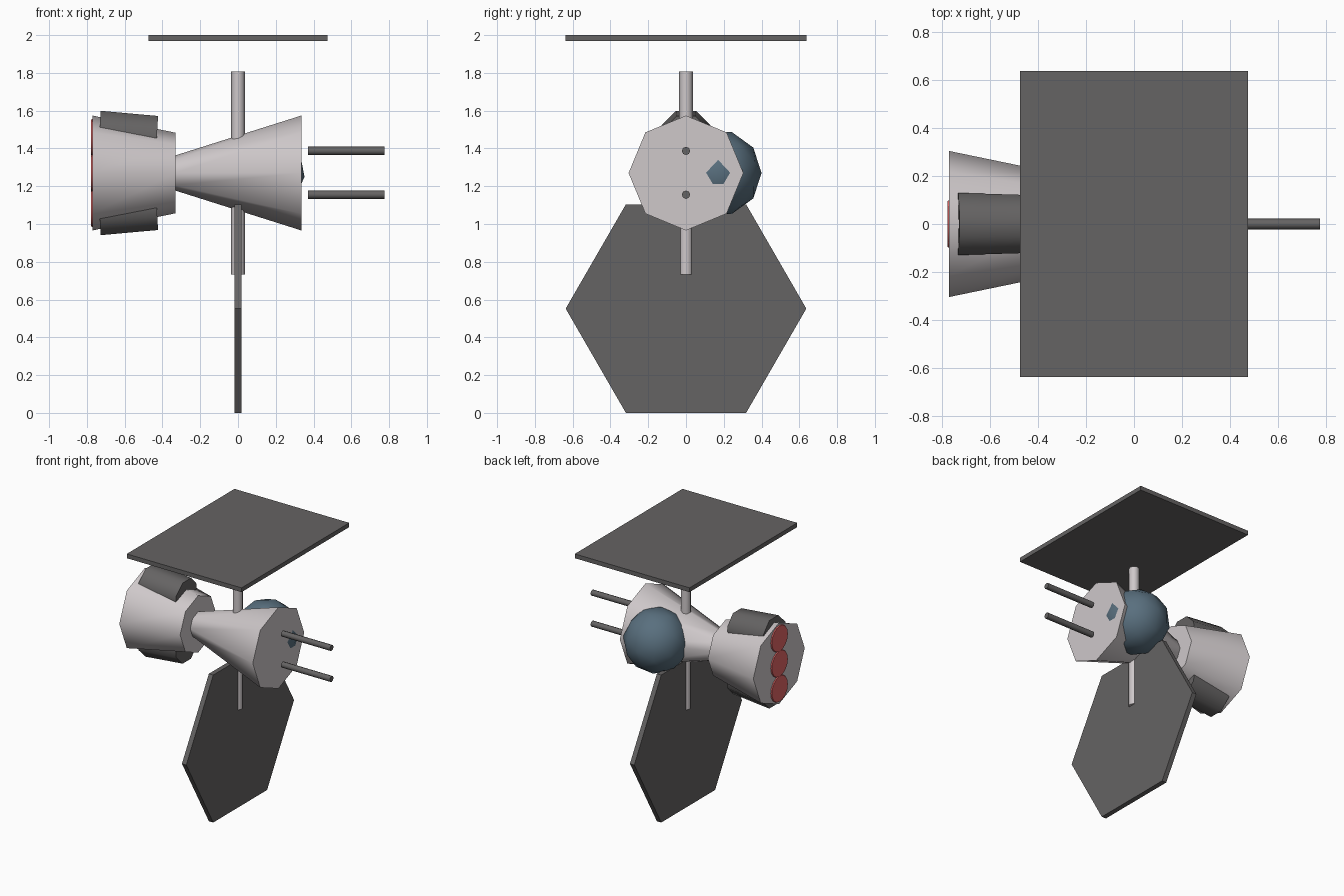
import bpy
from math import pi, radians
from mathutils import Matrix

if "Cube" in bpy.data.objects:
    bpy.data.objects.remove(bpy.data.objects["Cube"])

CZ = 1.27  # height of the fuselage axis


def material(name, rgb):
    m = bpy.data.materials.new(name)
    m.diffuse_color = (*rgb, 1)
    m.use_nodes = True
    m.node_tree.nodes["Principled BSDF"].inputs["Base Color"].default_value = m.diffuse_color
    return m


HULL = material("hull_light", (0.62, 0.58, 0.59))
DARK = material("dark_panel", (0.13, 0.125, 0.125))
BLUE = material("canopy_blue", (0.10, 0.16, 0.21))
RED = material("exhaust_red", (0.75, 0.13, 0.13))


def finish(name, mat):
    ob = bpy.context.object
    ob.name = name
    ob.data.materials.append(mat)
    bpy.ops.object.shade_smooth_by_angle(angle=radians(50))
    return ob


def cone_x(name, mat, x0, x1, r0, r1, y=0, z=CZ, sides=8, spin=0, tilt=0):
    """Tapered prism running along x from x0 to x1."""
    bpy.ops.mesh.primitive_cone_add(vertices=sides, radius1=r0, radius2=r1,
                                    depth=x1 - x0, location=((x0 + x1) / 2, y, z),
                                    rotation=(0, pi / 2 + tilt, 0))
    ob = finish(name, mat)
    ob.data.transform(Matrix.Rotation(spin, 4, 'Z'))
    return ob


# Fuselage and engine block
cone_x("fuselage", HULL, -0.335, 0.335, 0.092, 0.304)
cone_x("engine_block", HULL, -0.77, -0.33, 0.304, 0.213)

# Pods half sunk into the top and bottom of the engine
for side, label in ((1, "upper"), (-1, "lower")):
    cone_x(f"{label}_engine_pod", DARK, -0.735, -0.43, 0.14, 0.13,
           z=CZ + side * 0.191, spin=pi / 8, tilt=side * 0.06)

# Column of three exhausts on the back of the engine
for i in (-1, 0, 1):
    cone_x(f"exhaust_{i + 2}", RED, -0.777, -0.767, 0.095, 0.1,
           z=CZ + i * 0.188, sides=16)

# Twin gun barrels ahead of the nose
for z, label in ((1.387, "upper"), (1.155, "lower")):
    cone_x(f"{label}_gun", DARK, 0.37, 0.775, 0.022, 0.022, z=z)

# Faceted canopy bulging from the far side of the fuselage
bpy.ops.mesh.primitive_ico_sphere_add(subdivisions=2, radius=0.23,
                                      location=(0.123, 0.17, CZ),
                                      rotation=(0, radians(31.72), 0))
finish("canopy", BLUE)

# Vertical strut through the fuselage
bpy.ops.mesh.primitive_cylinder_add(vertices=8, radius=0.036, depth=1.075,
                                    location=(0, 0, 1.27))
finish("wing_strut", HULL)

# Hexagonal lower wing
cone_x("lower_wing", DARK, -0.018, 0.018, 0.637, 0.637, z=0.552, sides=6)

# Flat rectangular upper wing
bpy.ops.mesh.primitive_cube_add(size=1, location=(0, 0, 1.984))
bpy.context.object.scale = (0.95, 1.274, 0.032)
finish("upper_wing", DARK)
